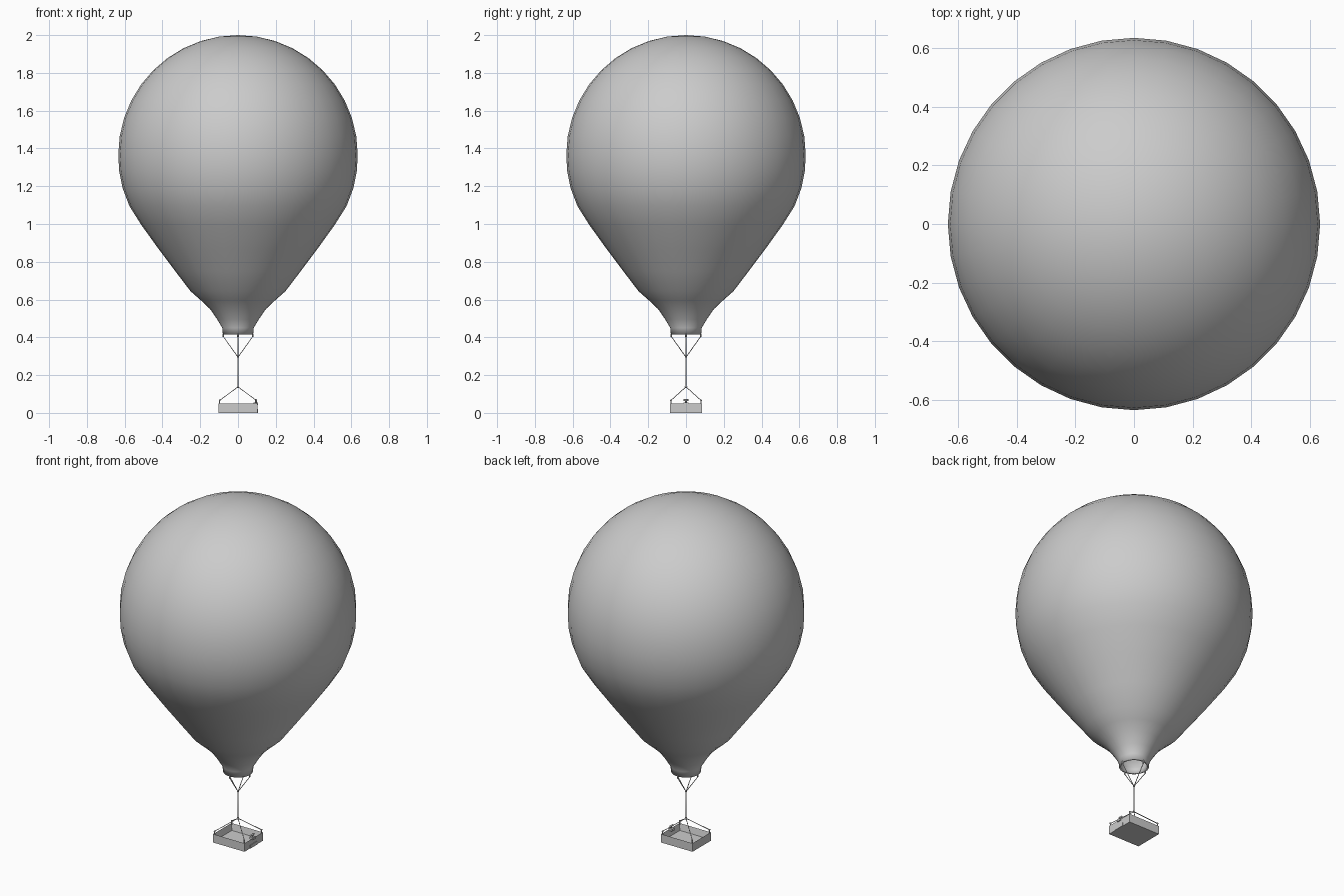
import bpy, bmesh, math
from mathutils import Vector

if "Cube" in bpy.data.objects:
    bpy.data.objects.remove(bpy.data.objects["Cube"])


def material(name, rgb):
    m = bpy.data.materials.new(name)
    m.diffuse_color = (*rgb, 1)
    m.use_nodes = True
    m.node_tree.nodes["Principled BSDF"].inputs["Base Color"].default_value = m.diffuse_color
    return m


GREY = material("plain grey", (0.6, 0.6, 0.6))


def finish(name, bm, smooth=False):
    me = bpy.data.meshes.new(name)
    bm.to_mesh(me)
    bm.free()
    ob = bpy.data.objects.new(name, me)
    bpy.context.collection.objects.link(ob)
    me.materials.append(GREY)
    for p in me.polygons:
        p.use_smooth = smooth
    return ob


def box(name, x0, x1, y0, y1, z0, z1):
    bm = bmesh.new()
    bmesh.ops.create_cube(bm, size=1)
    for v in bm.verts:
        v.co = ((x0 + x1) / 2 + v.co.x * (x1 - x0),
                (y0 + y1) / 2 + v.co.y * (y1 - y0),
                (z0 + z1) / 2 + v.co.z * (z1 - z0))
    return finish(name, bm)


def rod(name, a, b, r, sides=8):
    a, b = Vector(a), Vector(b)
    bm = bmesh.new()
    bmesh.ops.create_cone(bm, cap_ends=True, segments=sides, radius1=r, radius2=r,
                          depth=(b - a).length)
    q = Vector((0, 0, 1)).rotation_difference(b - a)
    for v in bm.verts:
        v.co = q @ v.co + (a + b) / 2
    return finish(name, bm, True)


def knot(name, pos, r):
    bm = bmesh.new()
    bmesh.ops.create_uvsphere(bm, u_segments=10, v_segments=6, radius=r)
    bmesh.ops.translate(bm, vec=pos, verts=bm.verts)
    return finish(name, bm, True)


# Envelope: revolved neck and skirt, then a hemispherical crown
SEG, R, ZC = 36, 0.634, 1.366
profile = [(0.080, 0.415), (0.083, 0.45), (0.110, 0.495), (0.148, 0.55), (0.198, 0.597),
           (0.252, 0.645), (0.332, 0.75), (0.42, 0.867), (0.512, 0.995), (0.575, 1.095),
           (0.611, 1.19), (0.629, 1.28)]
profile += [(R * math.cos(math.radians(a)), ZC + R * math.sin(math.radians(a)))
            for a in range(0, 90, 9)]
bm = bmesh.new()
rings = [[bm.verts.new((r * math.cos(2 * math.pi * i / SEG),
                        r * math.sin(2 * math.pi * i / SEG), z)) for i in range(SEG)]
         for r, z in profile]
for low, high in zip(rings, rings[1:]):
    for i in range(SEG):
        j = (i + 1) % SEG
        bm.faces.new((low[i], low[j], high[j], high[i]))
pole = bm.verts.new((0, 0, ZC + R))
for i in range(SEG):
    bm.faces.new((rings[-1][i], rings[-1][(i + 1) % SEG], pole))
envelope = finish("envelope", bm, True)
shell = envelope.modifiers.new("thickness", 'SOLIDIFY')
shell.thickness, shell.offset = 0.01, -1

# Mouth ropes gathering to the upper knot
TOP, LOW = (0, 0, 0.295), (0, 0, 0.138)
for i in range(4):
    c, s = math.cos(i * math.pi / 2), math.sin(i * math.pi / 2)
    end = (0.077 * c, 0.077 * s, 0.403)
    rod(f"mouth_rope_{i}", TOP, end, 0.002, 6)
    rod(f"mouth_toggle_{i}", end, (0.078 * c, 0.078 * s, 0.42), 0.004)

# Main line with its two knots
rod("main_line", LOW, TOP, 0.0025)
knot("upper_knot", TOP, 0.005)
knot("lower_knot", LOW, 0.007)

# Basket: open tray with bevel-free walls
X, Y, H, T = 0.102, 0.085, 0.05, 0.012
bm = bmesh.new()
bmesh.ops.create_cube(bm, size=1)
for v in bm.verts:
    v.co = (v.co.x * 2 * X, v.co.y * 2 * Y, (v.co.z + 0.5) * H)
top = [f for f in bm.faces if f.normal.z > 0.9]
bmesh.ops.inset_region(bm, faces=top, thickness=T)
bmesh.ops.translate(bm, vec=(0, 0, 0.012 - H), verts=top[0].verts)
finish("basket", bm)

# Corner pegs and basket ropes
for sx in (-1, 1):
    for sy in (-1, 1):
        x, y = sx * (X - 0.005), sy * (Y - 0.005)
        tag = ("left" if sx < 0 else "right") + ("_front" if sy < 0 else "_back")
        rod("peg_" + tag, (x, y, 0.045), (x, y, 0.066), 0.003)
        knot("peg_knot_" + tag, (x, y, 0.066), 0.005)
        rod("basket_rope_" + tag, LOW, (x, y, 0.066), 0.002, 6)

# Burner-side fitting on the right wall and the step below it
box("fitting_base", 0.082, 0.107, -0.012, 0.012, 0.042, 0.056)
rod("fitting_post", (0.095, 0, 0.055), (0.095, 0, 0.07), 0.004)
rod("fitting_bar", (0.095, -0.012, 0.068), (0.095, 0.012, 0.068), 0.005)
box("step_plate", 0.1, 0.105, -0.032, 0.03, 0.0, 0.02)
